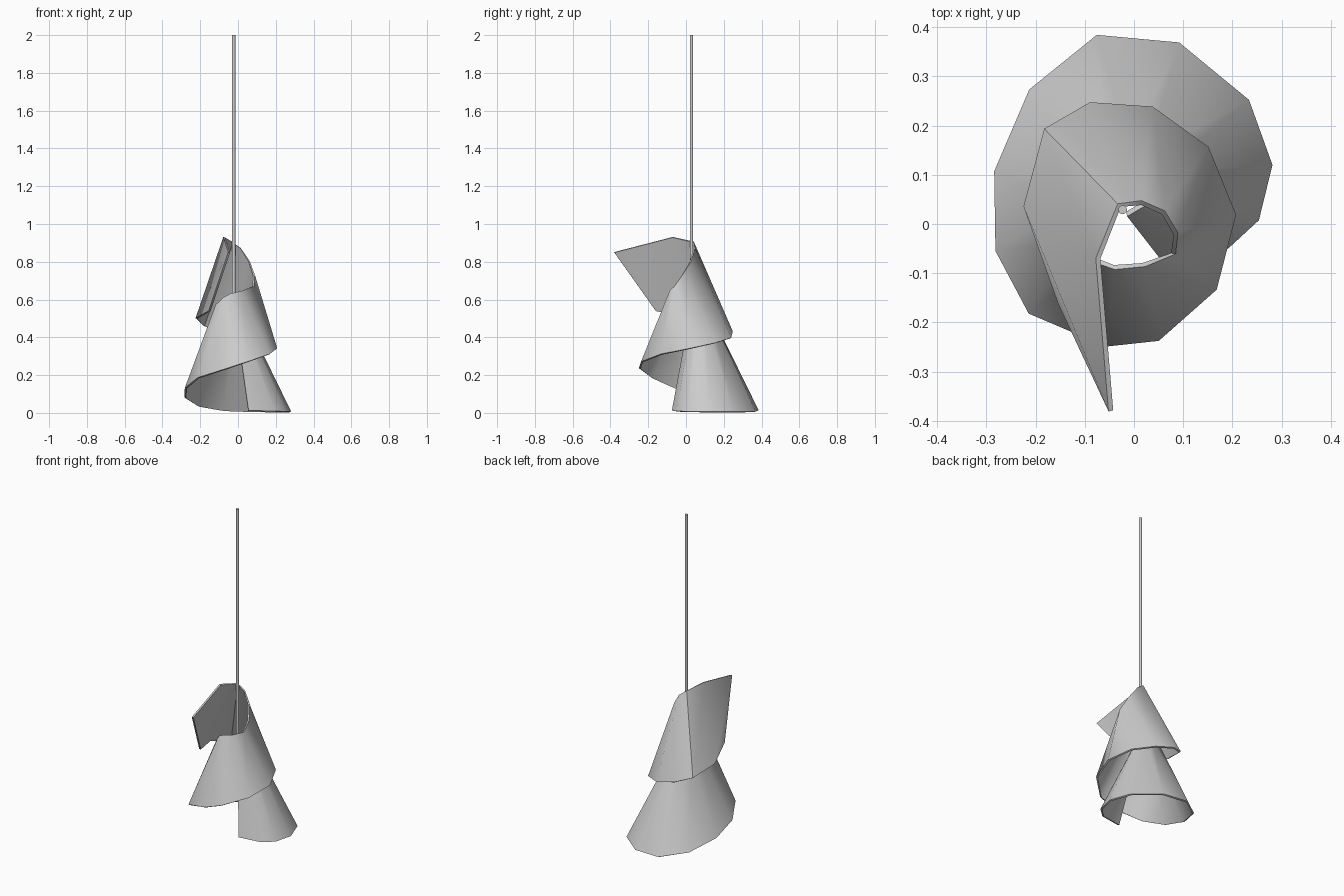
import bpy, bmesh

# Cross-lines of the spiral strip: lower outer edge point, upper inner edge point
ribs = [
    (.055, -.07, .012, -.015, .02, .50),
    (.19, -.045, .008, .01, .035, .49),
    (.25, .01, .006, .03, .045, .49),
    (.277, .12, .005, .045, .07, .48),
    (.23, .25, .005, .045, .105, .48),
    (.09, .365, .006, .025, .135, .48),
    (-.075, .38, .012, -.01, .15, .48),
    (-.21, .27, .035, -.06, .14, .49),
    (-.28, .105, .08, -.10, .10, .51),
    (-.277, -.055, .13, -.125, .04, .535),
    (-.21, -.18, .185, -.115, -.03, .57),
    (-.055, -.245, .235, -.075, -.075, .61),
    (.05, -.233, .27, -.04, -.088, .63),
    (.165, -.13, .31, .02, -.083, .645),
    (.203, .02, .34, .08, -.06, .67),
    (.147, .155, .37, .085, -.02, .73),
    (.035, .235, .395, .06, .023, .80),
    (-.09, .243, .43, .015, .043, .87),
    (-.18, .19, .46, -.03, .038, .905),
    (-.22, .035, .50, -.073, -.07, .93),
    (-.15, -.16, .54, -.047, -.38, .85),
]


def smooth(obj):
    bpy.ops.object.select_all(action='DESELECT')
    obj.select_set(True)
    bpy.context.view_layer.objects.active = obj
    bpy.ops.object.shade_smooth_by_angle(angle=0.8)


# Spiral shade: one sheet wound twice round the stem
bm = bmesh.new()
pairs = [(bm.verts.new(r[:3]), bm.verts.new(r[3:])) for r in ribs]
for (a, b), (c, d) in zip(pairs, pairs[1:]):
    bm.faces.new((a, c, d, b))
mesh = bpy.data.meshes.new("spiral_shade")
bm.to_mesh(mesh)
bm.free()
shade = bpy.data.objects.new("spiral_shade", mesh)
bpy.context.collection.objects.link(shade)
mod = shade.modifiers.new("thickness", 'SOLIDIFY')
mod.thickness = 0.01
mod.offset = 0
bpy.context.view_layer.objects.active = shade
shade.select_set(True)
bpy.ops.object.modifier_apply(modifier=mod.name)
smooth(shade)

# Hanging stem
bottom, top = 0.50, 2.0
bpy.ops.mesh.primitive_cylinder_add(vertices=12, radius=0.009, depth=top - bottom,
                                    location=(-.023, .029, (top + bottom) / 2))
stem = bpy.context.object
stem.name = "hanging_stem"
smooth(stem)
